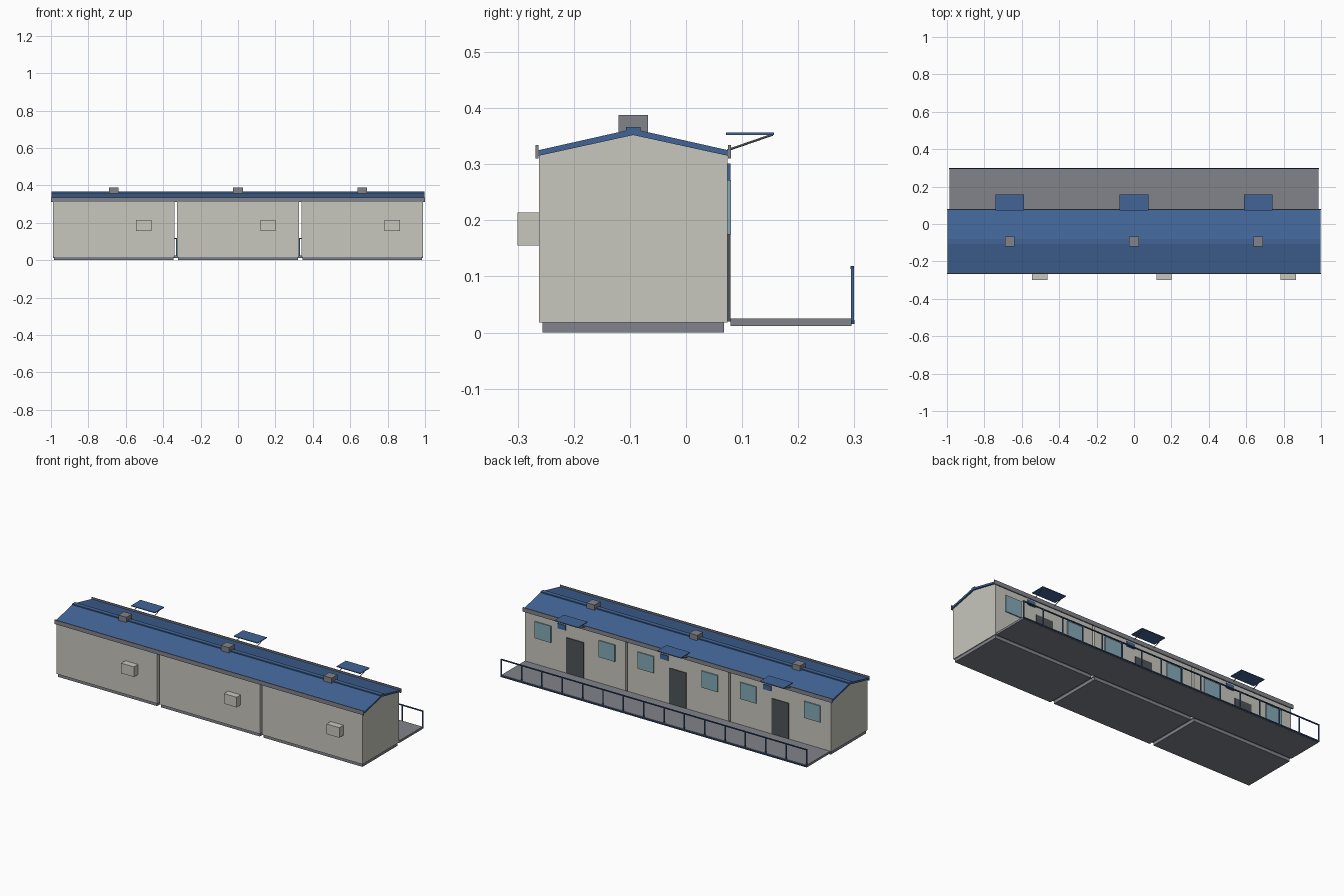
import bpy, math
from mathutils import Vector

if "Cube" in bpy.data.objects:
    bpy.data.objects.remove(bpy.data.objects["Cube"])


def material(name, rgb):
    m = bpy.data.materials.new(name)
    m.diffuse_color = (*rgb, 1)
    m.use_nodes = True
    m.node_tree.nodes["Principled BSDF"].inputs["Base Color"].default_value = m.diffuse_color
    return m


WALL = material("wall_cream", (0.58, 0.57, 0.51))
BLUE = material("roof_blue", (0.055, 0.13, 0.31))
NAVY = material("trim_blue", (0.03, 0.07, 0.17))
GREY = material("metal_grey", (0.22, 0.23, 0.26))
DARK = material("door_grey", (0.08, 0.09, 0.10))
GLASS = material("window_glass", (0.23, 0.40, 0.47))


def add_mesh(name, verts, faces, mat):
    me = bpy.data.meshes.new(name)
    me.from_pydata(verts, [], faces)
    me.materials.append(mat)
    ob = bpy.data.objects.new(name, me)
    bpy.context.collection.objects.link(ob)
    return ob


def prism(name, profile, x0, x1, mat):
    """Extrude a (y, z) profile, listed counter-clockwise, along x."""
    n = len(profile)
    verts = [(x, y, z) for x in (x0, x1) for y, z in profile]
    faces = [tuple(reversed(range(n))), tuple(range(n, 2 * n))]
    faces += [(i, (i + 1) % n, (i + 1) % n + n, i + n) for i in range(n)]
    return add_mesh(name, verts, faces, mat)


def box(name, x0, x1, y0, y1, z0, z1, mat):
    return prism(name, [(y0, z0), (y1, z0), (y1, z1), (y0, z1)], x0, x1, mat)


def rod(name, a, b, r, mat):
    a, b = Vector(a), Vector(b)
    bpy.ops.mesh.primitive_cylinder_add(vertices=8, radius=r, depth=(b - a).length,
                                        location=(a + b) / 2)
    ob = bpy.context.object
    ob.name = name
    ob.rotation_euler = (b - a).to_track_quat('Z', 'Y').to_euler()
    ob.data.materials.append(mat)
    return ob


YF, YB = -0.262, 0.074          # front and back walls
YC = (YF + YB) / 2              # ridge line
HALF = 0.325                    # half width of one cabin

for i, cx in enumerate((-0.664, 0, 0.664), 1):
    # Cabin body with gable ends, on a recessed plinth
    prism(f"cabin_body_{i}", [(YF, 0.018), (YB, 0.018), (YB, 0.316), (YC, 0.353), (YF, 0.316)],
          cx - HALF, cx + HALF, WALL)
    box(f"plinth_{i}", cx - HALF + 0.005, cx + HALF - 0.005, -0.256, 0.068, 0, 0.018, GREY)

    # Door, windows and wall plate on the deck side
    box(f"door_{i}", cx - 0.055, cx + 0.055, YB - 0.004, 0.079, 0.02, 0.232, DARK)
    for side in (-1, 1):
        wx = cx + side * 0.207
        box(f"window_{i}", wx - 0.052, wx + 0.052, YB - 0.004, 0.080, 0.175, 0.272, GLASS)
    box(f"wall_plate_{i}", cx + 0.06, cx + 0.112, YB - 0.004, 0.079, 0.272, 0.301, BLUE)

    # Roof vent
    box(f"roof_vent_{i}", cx - 0.026, cx + 0.026, YC - 0.026, YC + 0.026, 0.35, 0.388, GREY)

    # Canopy with two struts
    box(f"canopy_{i}", cx - 0.077, cx + 0.077, 0.071, 0.157, 0.3525, 0.357, BLUE)
    for side in (-1, 1):
        x = cx + side * 0.065
        rod(f"canopy_strut_{i}", (x, 0.074, 0.325), (x, 0.155, 0.353), 0.002, GREY)

    # Cooling unit and its bracket on the front wall
    ax = cx + 0.16
    box(f"cooling_unit_{i}", ax - 0.041, ax + 0.041, -0.300, YF + 0.001, 0.155, 0.214, WALL)
    box(f"cooling_bracket_{i}", ax - 0.03, ax + 0.03, -0.265, YF + 0.002, 0.181, 0.186, GREY)

# Roof sheet with ridge cap
prism("roof", [(YC - 0.1735, 0.314), (YC, 0.352), (YC + 0.1735, 0.314),
               (YC + 0.1735, 0.324), (YC, 0.363), (YC - 0.1735, 0.324)], -0.998, 0.998, BLUE)
box("ridge_cap", -0.998, 0.998, YC - 0.013, YC + 0.013, 0.355, 0.366, BLUE)

# Gutters along both eaves
for side in (-1, 1):
    y = YC + side * 0.1715
    box("gutter", -1, 1, y - 0.003, y + 0.003, 0.310, 0.334, GREY)

# Deck
box("deck", -0.987, 0.987, 0.079, 0.295, 0.012, 0.025, GREY)

# Railing: top rail, bottom rail and evenly spaced posts
box("top_rail", -0.990, 0.990, 0.293, 0.299, 0.113, 0.119, NAVY)
box("bottom_rail", -0.990, 0.990, 0.294, 0.300, 0.015, 0.022, NAVY)
for k in range(16):
    x = -0.987 + k * 1.974 / 15
    box("railing_post", x - 0.003, x + 0.003, 0.294, 0.299, 0.016, 0.115, BLUE)
